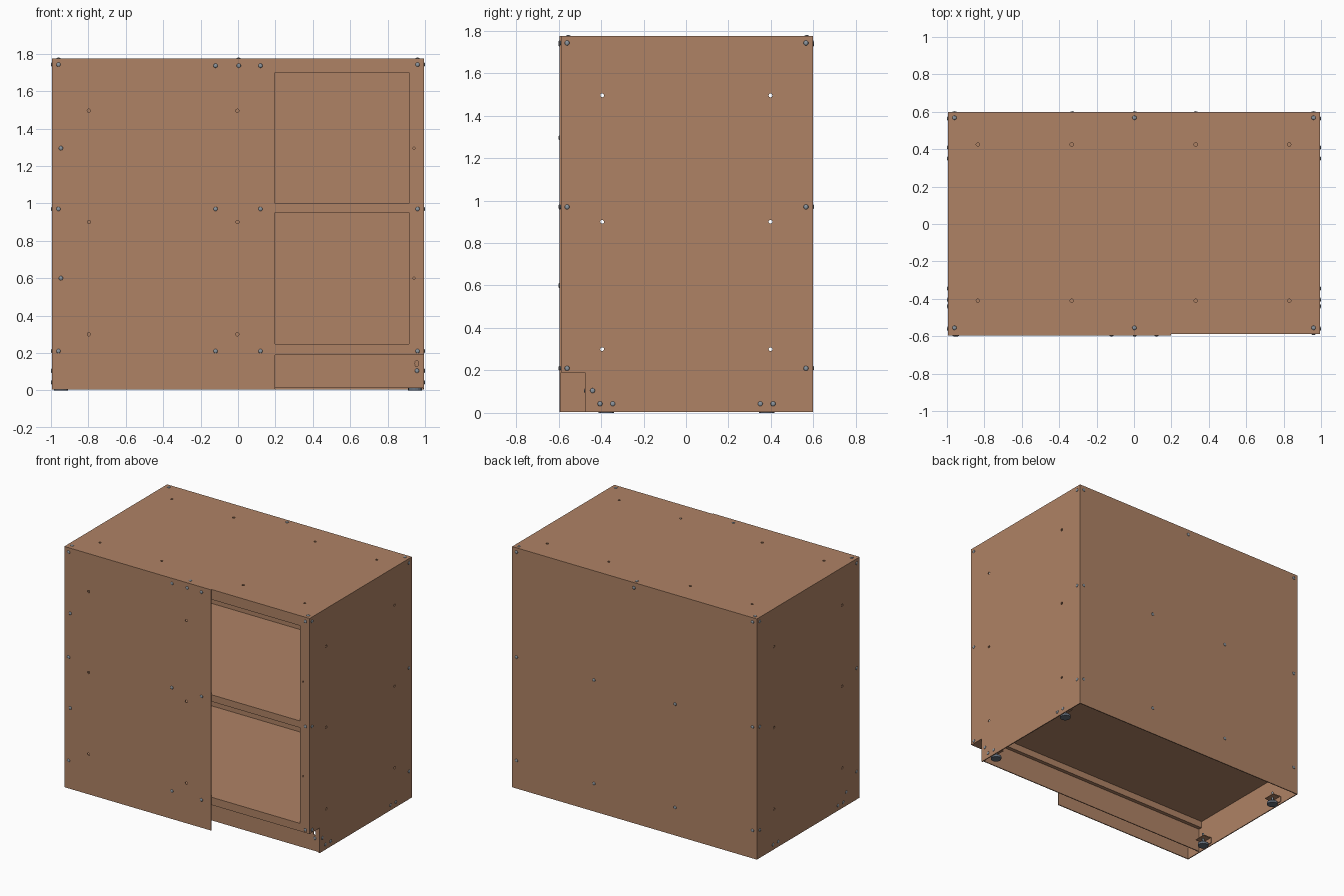
import bpy, bmesh
from math import pi
from mathutils import Matrix, Vector

cube = bpy.data.objects.get("Cube")
if cube:
    bpy.data.objects.remove(cube)


def material(name, colour):
    m = bpy.data.materials.new(name)
    m.use_nodes = True
    m.diffuse_color = (*colour, 1)
    b = m.node_tree.nodes["Principled BSDF"]
    b.inputs["Base Color"].default_value = (*colour, 1)
    b.inputs["Roughness"].default_value = 0.7
    return m


wood = material("brown wood", (0.43, 0.225, 0.13))
steel = material("grey steel", (0.26, 0.30, 0.34))
dark = material("slate foot grey", (0.13, 0.16, 0.20))

ROT = {"x": Matrix.Rotation(pi / 2, 4, "Y"),
       "y": Matrix.Rotation(pi / 2, 4, "X"),
       "z": Matrix.Identity(4)}


def finish(name, bm, mat):
    me = bpy.data.meshes.new(name)
    bm.to_mesh(me)
    bm.free()
    ob = bpy.data.objects.new(name, me)
    me.materials.append(mat)
    bpy.context.scene.collection.objects.link(ob)
    return ob


def add_box(bm, xs, ys, zs):
    lo, hi = Vector((xs[0], ys[0], zs[0])), Vector((xs[1], ys[1], zs[1]))
    bmesh.ops.create_cube(bm, size=1, matrix=Matrix.Translation((lo + hi) / 2)
                          @ Matrix.Diagonal((*(hi - lo), 1)))


def box(name, xs, ys, zs):
    bm = bmesh.new()
    add_box(bm, xs, ys, zs)
    return finish(name, bm, wood)


def add_cyl(bm, at, r, depth, axis="z", n=12):
    bmesh.ops.create_cone(bm, cap_ends=True, segments=n, radius1=r, radius2=r,
                          depth=depth, matrix=Matrix.Translation(at) @ ROT[axis])


def drill(ob, points, axis, r=0.009):
    # Round through holes; overlapping holes merge into a slot
    bm = bmesh.new()
    for p in points:
        add_cyl(bm, p, r, 0.12, axis)
    cutter = finish(ob.name + "_drill", bm, wood)
    cutter.hide_render = True
    cutter.hide_set(True)
    cutter.display_type = "WIRE"
    mod = ob.modifiers.new("holes", "BOOLEAN")
    mod.operation, mod.solver, mod.object = "DIFFERENCE", "EXACT", cutter
    mod.use_self = True


W, BASE, TOP, T = 0.995, 0.005, 1.774, 0.007
FACE, REAR = -0.596, 0.598
IN, FRONT, BACK = W - T, FACE + T, REAR - T
KICK, KICK_TOP = -0.475, 0.19

# Thin side panels; the left one is notched for the toe space
right_side = box("right_side_panel", (-W, -IN), (FRONT, REAR), (BASE, TOP))
bm = bmesh.new()
outline = [(FRONT, TOP), (FRONT, KICK_TOP), (KICK, KICK_TOP),
           (KICK, BASE), (REAR, BASE), (REAR, TOP)]
face = bm.faces.new([bm.verts.new((IN, y, z)) for y, z in outline])
ext = bmesh.ops.extrude_face_region(bm, geom=[face])
bmesh.ops.translate(bm, vec=(T, 0, 0),
                    verts=[v for v in ext["geom"] if isinstance(v, bmesh.types.BMVert)])
bmesh.ops.recalc_face_normals(bm, faces=bm.faces)
left_side = finish("left_side_panel", bm, wood)
for ob, s in ((right_side, -1), (left_side, 1)):
    drill(ob, [(s * W, y, z) for y in (-0.395, 0.398)
               for z in (0.3, 0.9, 1.495)], "x")

# Top, back and the wide front panel
top = box("top_panel", (-IN, IN), (FRONT, BACK), (TOP - T, TOP))
drill(top, [(x, y, TOP) for x in (-0.835, -0.333, 0.33, 0.83)
            for y in (-0.41, 0.425)], "z")
box("back_panel", (-IN, IN), (BACK, REAR), (BASE, TOP))
front = box("front_panel", (-W, 0.197), (FACE, FRONT), (BASE, TOP))
drill(front, [(x, FACE, z) for x in (-0.797, -0.003) for z in (0.3, 0.9, 1.495)], "y")

# Thin shelves with front and back rails under them
box("middle_shelf", (-IN, IN), (FRONT, BACK), (1.0 - T, 1.0))
box("bottom_shelf", (-IN, IN), (FRONT, BACK), (0.247 - T, 0.247))
box("bottom_front_rail", (-IN, IN), (FRONT, KICK + 0.035), (KICK_TOP, 0.247 - T))
for name, y in (("front", FRONT), ("back", BACK - 0.05)):
    box(name + "_top_rail", (-IN, IN), (y, y + 0.05), (1.7, TOP - T))
    box(name + "_middle_rail", (-IN, IN), (y, y + 0.05), (0.95, 1.0 - T))

# Stiles beside the openings
for name, xs in (("left", (0.915, IN)), ("right", (-IN, -0.915))):
    for level, zs in (("lower", (0.247, 0.95)), ("upper", (1.0, 1.7))):
        stile = box(f"{name}_{level}_stile", xs, (FRONT, FRONT + 0.05), zs)
        if name == "left":
            drill(stile, [(0.941, FRONT, 0.6 if level == "lower" else 1.295)], "y", 0.006)

# Recessed toe kick with a slot
kick = box("toe_kick", (-IN, IN), (KICK, KICK + T), (BASE + 0.007, KICK_TOP))
drill(kick, [(0.955, KICK, z) for z in (0.135, 0.143, 0.151)], "y", 0.008)

# Flat domed bolt heads on every outer face
bolts = []
levels = (0.21, 0.97, 1.742)
for z in levels:
    for s in (-1, 1):
        bolts += [((s * W, y, z), "x") for y in (-0.56, 0.565)]
        bolts += [((s * 0.96, REAR, z), "y")]
        bolts += [((s * 0.12, FACE, min(z, 1.736)), "y")]
    bolts += [((-0.96, FACE, z), "y"), ((0.96, FRONT, z), "y")]
for s in (-1, 1):
    bolts += [((s * W, y, 0.043), "x") for y in (-0.405, -0.345, 0.35, 0.41)]
    bolts += [((s * W, -0.44, 0.105), "x")]
    bolts += [((s * 0.33, REAR, z), "y") for z in levels[:2]]
bolts += [((-0.947, FACE, z), "y") for z in (0.6, 1.295)]
bolts += [((0.004, y, 1.736), "y") for y in (FACE, REAR)]
bolts += [((0.957, KICK, 0.105), "y")]
bolts += [((x, y, TOP), "z") for x in (-0.96, 0.002, 0.96) for y in (-0.555, 0.568)]
bm = bmesh.new()
for at, axis in bolts:
    scale = [0.0115 if a != axis else 0.005 for a in "xyz"]
    bmesh.ops.create_uvsphere(bm, u_segments=12, v_segments=8, radius=1,
                              matrix=Matrix.Translation(at) @ Matrix.Diagonal((*scale, 1)))
for f in bm.faces:
    f.smooth = True
finish("bolt_heads", bm, steel)

# Adjustable feet on brackets fixed to the side panels
for end, y in (("front", -0.375), ("back", 0.38)):
    for side, s in (("left", 1), ("right", -1)):
        x = s * 0.947
        bm = bmesh.new()
        add_cyl(bm, (x, y, 0.009), 0.037, 0.018, n=16)
        add_cyl(bm, (x, y, 0.024), 0.02, 0.014, n=6)
        finish(f"{end}_{side}_foot", bm, dark)
        bm = bmesh.new()
        add_cyl(bm, (x, y, 0.06), 0.008, 0.08)
        finish(f"{end}_{side}_foot_stem", bm, steel)
        bm = bmesh.new()
        add_box(bm, (x - 0.03, x + 0.03), (y - 0.045, y + 0.045), (0.055, 0.061))
        wall = sorted((s * IN, s * (IN - 0.006)))
        add_box(bm, wall, (y - 0.045, y + 0.045), (0.02, 0.061))
        finish(f"{end}_{side}_foot_bracket", bm, wood)
